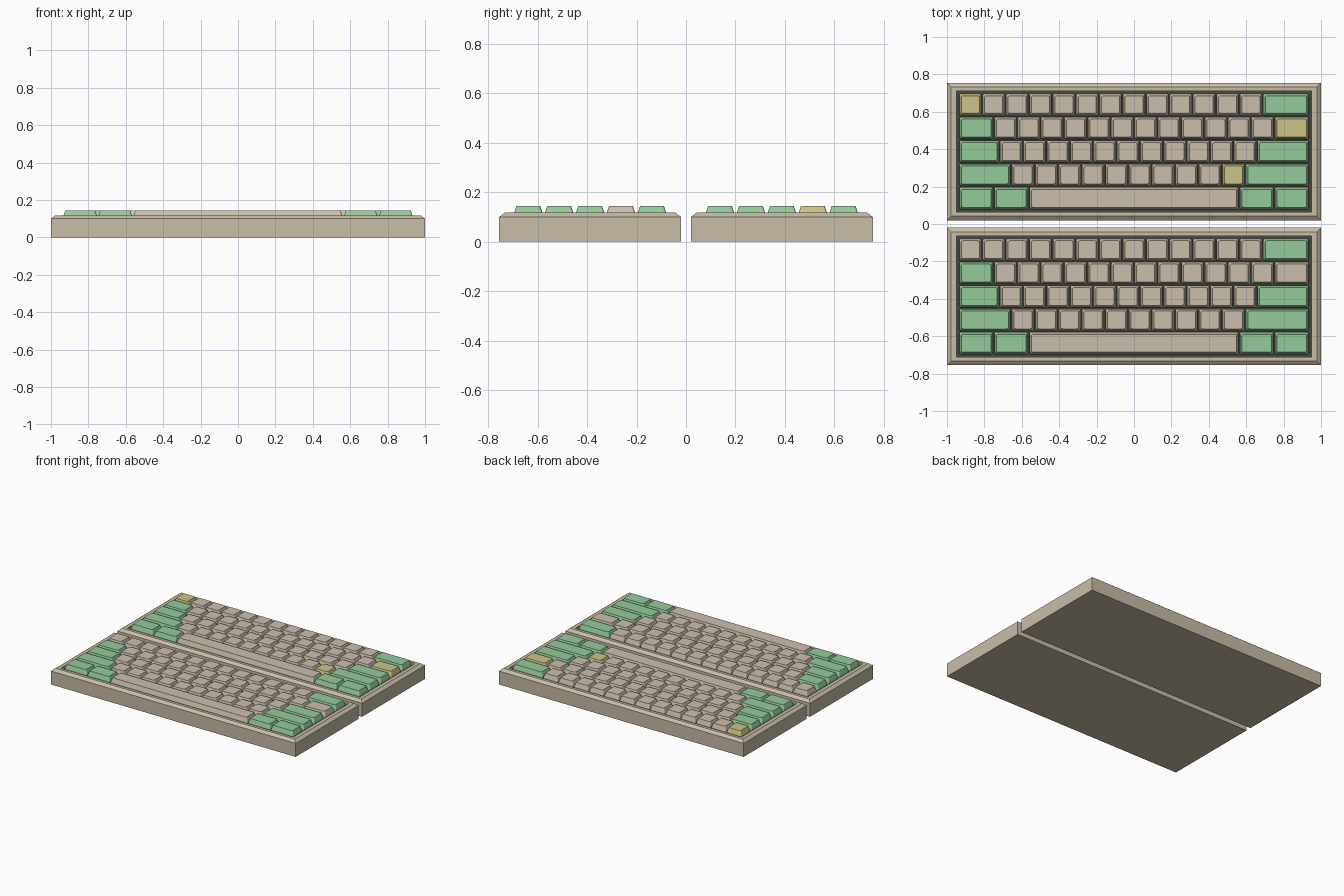
import bpy, bmesh, math

if "Cube" in bpy.data.objects:
    bpy.data.objects.remove(bpy.data.objects["Cube"])

U = 0.125          # key pitch
PLATE_Z, RIM_Z, TOP_Z = 0.10, 0.117, 0.145


def material(name, rgb):
    m = bpy.data.materials.new(name)
    m.diffuse_color = (*rgb, 1)
    m.use_nodes = True
    m.node_tree.nodes["Principled BSDF"].inputs["Base Color"].default_value = m.diffuse_color
    return m


CASE = material("case_beige", (0.58, 0.51, 0.39))
DARK = material("plate_dark", (0.07, 0.065, 0.055))
MATS = {"b": material("key_beige", (0.60, 0.52, 0.42)),
        "g": material("key_green", (0.30, 0.60, 0.33)),
        "y": material("key_yellow", (0.60, 0.56, 0.24))}


def rounded_rect(w, d, r, seg):
    """Outline of a rectangle; r = 0 gives plain corners."""
    if r == 0:
        return [(w/2, d/2), (-w/2, d/2), (-w/2, -d/2), (w/2, -d/2)]
    pts = []
    for i, (sx, sy) in enumerate([(1, 1), (-1, 1), (-1, -1), (1, -1)]):
        for k in range(seg + 1):
            a = math.pi/2 * (i + k/seg)
            pts.append((sx*(w/2 - r) + r*math.cos(a), sy*(d/2 - r) + r*math.sin(a)))
    return pts


def loft(name, sections, mats, dark_from=None):
    """Stack (width, depth, z, radius) outlines into a closed mesh."""
    bm = bmesh.new()
    rings = [[bm.verts.new((x, y, z)) for x, y in rounded_rect(w, d, r, 3)]
             for w, d, z, r in sections]
    bm.faces.new(rings[0][::-1])
    for i, (a, b) in enumerate(zip(rings, rings[1:])):
        for k in range(len(a)):
            j = (k + 1) % len(a)
            f = bm.faces.new((a[k], a[j], b[j], b[k]))
    cap = bm.faces.new(rings[-1])
    cap.material_index = len(mats) - 1
    me = bpy.data.meshes.new(name)
    bm.to_mesh(me)
    bm.free()
    for m in mats:
        me.materials.append(m)
    return me


def place(name, me, loc):
    ob = bpy.data.objects.new(name, me)
    ob.location = loc
    bpy.context.collection.objects.link(ob)
    return ob


# Case with chamfered rim and recessed dark plate, shared by both boards
W, D = 2.0, 0.735
case_mesh = loft("case", [(W, D, 0, 0), (W, D, 0.10, 0),
                          (W - 0.044, D - 0.044, RIM_Z, 0),
                          (1.90, 0.648, RIM_Z, 0),
                          (1.90, 0.648, PLATE_Z, 0)], [CASE, DARK])

# Key rows as (width in units, colour, count), back row first
ROWS = [[(1, "b", 13), (2, "g", 1)],
        [(1.5, "g", 1), (1, "b", 12), (1.5, "b", 1)],
        [(1.75, "g", 1), (1, "b", 11), (2.25, "g", 1)],
        [(2.25, "g", 1), (1, "b", 10), (2.75, "g", 1)],
        [(1.5, "g", 2), (9, "b", 1), (1.5, "g", 2)]]
# Accent keys of the back board: (row, column)
ACCENTS = {(0, 0), (1, 13), (3, 10)}

key_meshes = {}


def key_mesh(w, col):
    """Tapered keycap with rounded corners, cached per width and colour."""
    if (w, col) not in key_meshes:
        base, top = 0.006, 0.029
        key_meshes[w, col] = loft("keycap", [
            (w*U - base, U - base, PLATE_Z, 0.008),
            (w*U - 0.009, U - 0.009, 0.115, 0.009),
            (w*U - top, U - top, TOP_Z, 0.010)], [MATS[col]])
    return key_meshes[w, col]


for side, cy in (("back", 0.3875), ("front", -0.3875)):
    place(side + "_case", case_mesh, (0, cy, 0))
    for r, row in enumerate(ROWS):
        x, c = -7.5 * U, 0
        for w, col, n in row:
            for _ in range(n):
                tint = "y" if side == "back" and (r, c) in ACCENTS else col
                part = "space_bar" if w == 9 else "keycap"
                place(f"{side}_{part}_r{r + 1}_c{c + 1}", key_mesh(w, tint),
                      (x + w*U/2, cy + (2 - r)*U, 0))
                x += w*U
                c += 1
